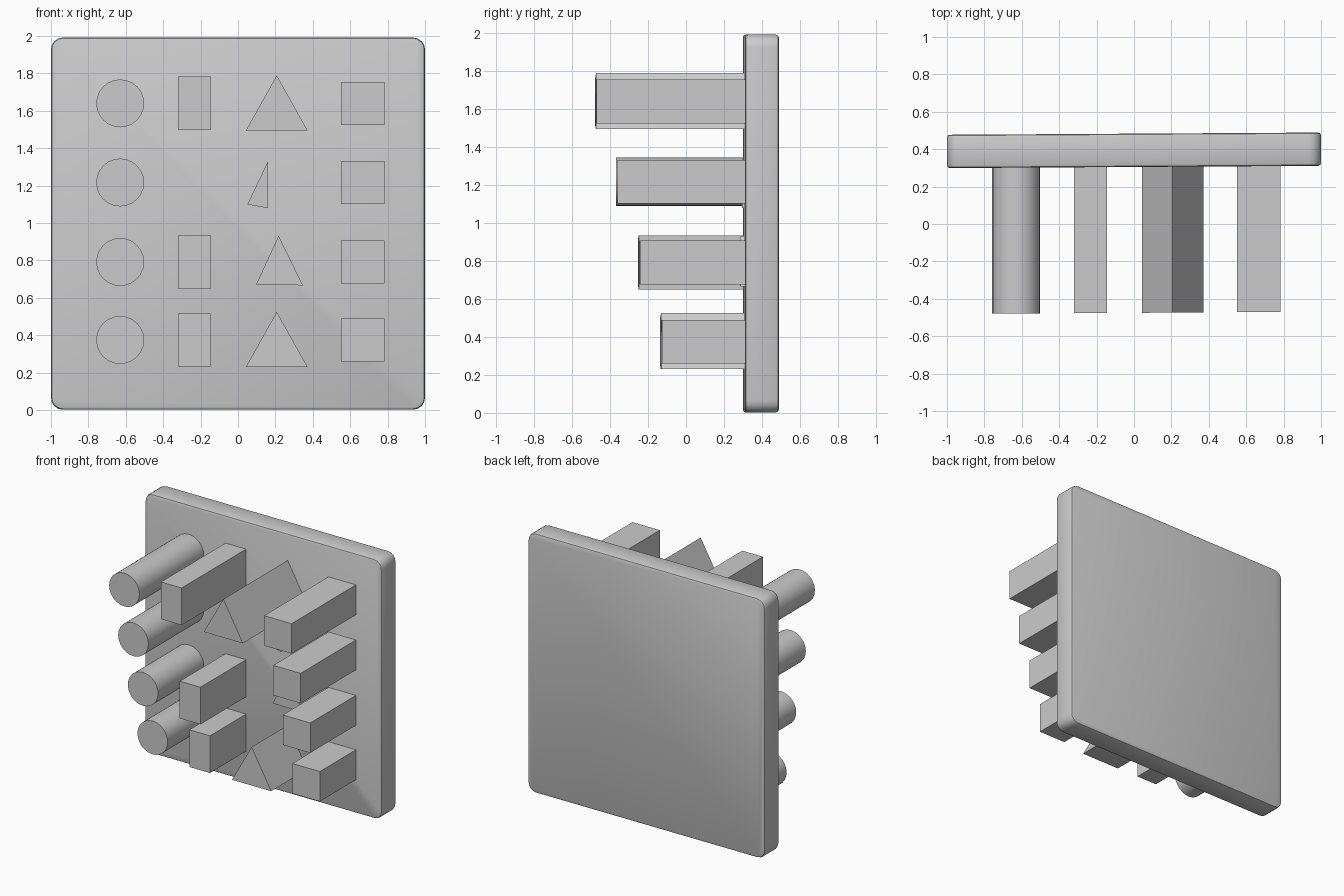
import bpy, bmesh, math

if "Cube" in bpy.data.objects:
    bpy.data.objects.remove(bpy.data.objects["Cube"])

SHEAR = 0.006   # the whole model is turned very slightly around z


def finish(bm, name):
    for v in bm.verts:
        v.co.y += SHEAR * v.co.x
    bmesh.ops.recalc_face_normals(bm, faces=bm.faces)
    mesh = bpy.data.meshes.new(name)
    bm.to_mesh(mesh)
    bm.free()
    ob = bpy.data.objects.new(name, mesh)
    bpy.context.collection.objects.link(ob)
    bpy.context.view_layer.objects.active = ob
    ob.select_set(True)
    bpy.ops.object.shade_smooth_by_angle(angle=math.radians(35))
    ob.select_set(False)
    return ob


def prism(name, outline, y_front, y_back, cx=0, cz=0, bevel=0.0):
    """Extrude an (x, z) outline along y."""
    bm = bmesh.new()
    front = bm.faces.new([bm.verts.new((cx + x, y_front, cz + z)) for x, z in outline])
    ext = bmesh.ops.extrude_face_region(bm, geom=[front], use_keep_orig=True)
    for v in ext["geom"]:
        if isinstance(v, bmesh.types.BMVert):
            v.co.y = y_back
    if bevel:
        rim = [e for e in bm.edges if abs(e.verts[0].co.y - e.verts[1].co.y) < 1e-5]
        bmesh.ops.recalc_face_normals(bm, faces=bm.faces)
        bmesh.ops.bevel(bm, geom=rim, offset=bevel, segments=2, profile=0.5, affect='EDGES')
    return finish(bm, name)


def rect(w, h):
    return [(-w / 2, -h / 2), (w / 2, -h / 2), (w / 2, h / 2), (-w / 2, h / 2)]


def rounded_rect(w, h, r, n=4):
    pts = []
    for i, (sx, sz) in enumerate([(1, 1), (-1, 1), (-1, -1), (1, -1)]):
        for k in range(n + 1):
            a = math.pi / 2 * (i + k / n)
            pts.append((sx * (w / 2 - r) + r * math.cos(a), sz * (h / 2 - r) + r * math.sin(a)))
    return pts


# Back board
prism("board", rounded_rect(2.0, 1.99, 0.065), 0.305, 0.483, 0, 0.997, bevel=0.015)

# Peg cross-sections
circle = [(0.128 * math.cos(math.tau * i / 24), 0.128 * math.sin(math.tau * i / 24)) for i in range(24)]
triangle = [(-0.165, -0.145), (0.165, -0.145), (0.0, 0.15)]
shapes = [("round", circle, -0.63), ("oblong", rect(0.175, 0.285), -0.232),
          ("triangular", triangle, 0.207), ("square", rect(0.232, 0.23), 0.668)]

# Rows of pegs get shorter towards the bottom: (height, front y)
rows = [(1.64, -0.475), (1.217, -0.365), (0.792, -0.248), (0.375, -0.132)]
missing = {("oblong", 1), ("triangular", 1), ("triangular", 2)}

for r, (z, y_front) in enumerate(rows):
    for label, outline, x in shapes:
        if (label, r) not in missing:
            prism(f"{label}_peg_{r + 1}", outline, y_front, 0.34, x, z)

# Broken-off remains of the missing triangular pegs
prism("stub_low", [(-0.11, -0.12), (0.14, -0.125), (0.01, 0.14)], 0.285, 0.34, 0.207, 0.792)
prism("stub_high", [(-0.06, -0.11), (0.05, -0.13), (0.05, 0.12)], 0.295, 0.34, 0.11, 1.21)
